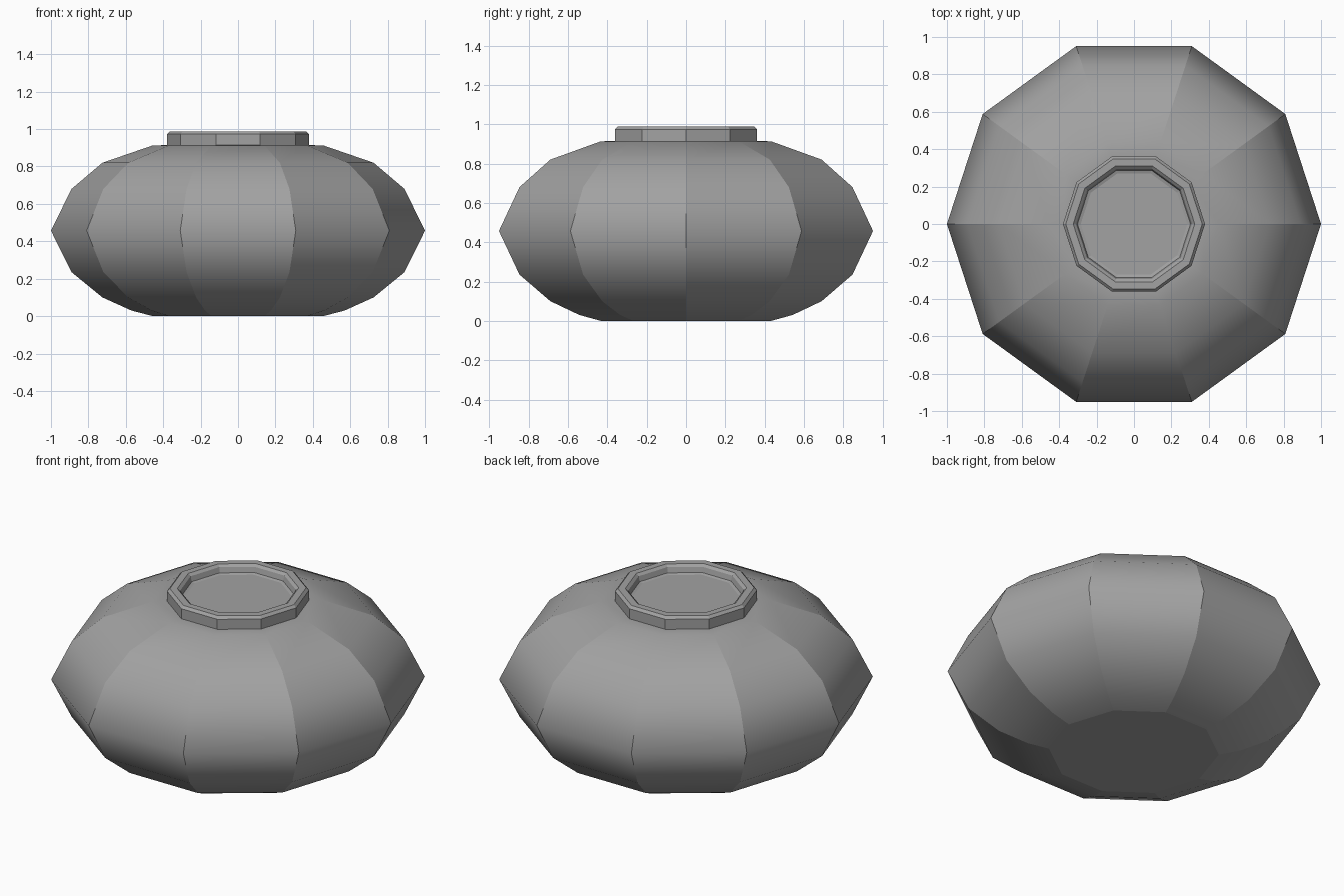
import bpy, bmesh
from math import cos, sin, tau

SIDES = 10

if "Cube" in bpy.data.objects:
    bpy.data.objects.remove(bpy.data.objects["Cube"], do_unlink=True)

# Single plain grey
grey = bpy.data.materials.new("clay_grey")
grey.use_nodes = True
color = (0.36, 0.36, 0.36, 1)
grey.diffuse_color = color
grey.node_tree.nodes["Principled BSDF"].inputs["Base Color"].default_value = color


def lathe(name, profile, smooth=False, cap_start=False, cap_end=False):
    """Turn a (radius, height) profile, bottom to top, into a ten-sided solid."""
    bm = bmesh.new()
    rings = [[bm.verts.new((r * cos(tau * i / SIDES), r * sin(tau * i / SIDES), z))
              for i in range(SIDES)] for r, z in profile]
    for low, high in zip(rings, rings[1:]):
        for i in range(SIDES):
            j = (i + 1) % SIDES
            face = bm.faces.new((low[i], low[j], high[j], high[i]))
            face.smooth = smooth
    if cap_start:
        base = bm.faces.new(rings[0][::-1])
        for edge in base.edges:
            edge.smooth = False
    if cap_end:
        bm.faces.new(rings[-1])
    # Keep the ribs between the sides crisp, the curve along each side soft
    for edge in bm.edges:
        a, b = edge.verts
        if abs(a.co.z - b.co.z) > 0.001:
            edge.smooth = False
    mesh = bpy.data.meshes.new(name)
    bm.to_mesh(mesh)
    bm.free()
    mesh.materials.append(grey)
    obj = bpy.data.objects.new(name, mesh)
    bpy.context.collection.objects.link(obj)
    return obj


# Squat bulging body with a flat base and shoulder
lathe("pot_body", [(0.455, 0), (0.57, 0.03), (0.725, 0.10), (0.89, 0.235),
                   (1.0, 0.457), (0.89, 0.68), (0.725, 0.82), (0.455, 0.913),
                   (0.375, 0.914)], smooth=True, cap_start=True)

# Low collar with bevelled lip and a shallow recess
lathe("pot_collar", [(0.38, 0.913), (0.38, 0.973), (0.365, 0.988), (0.325, 0.988),
                     (0.31, 0.975), (0.302, 0.945), (0.285, 0.94)], cap_end=True)
